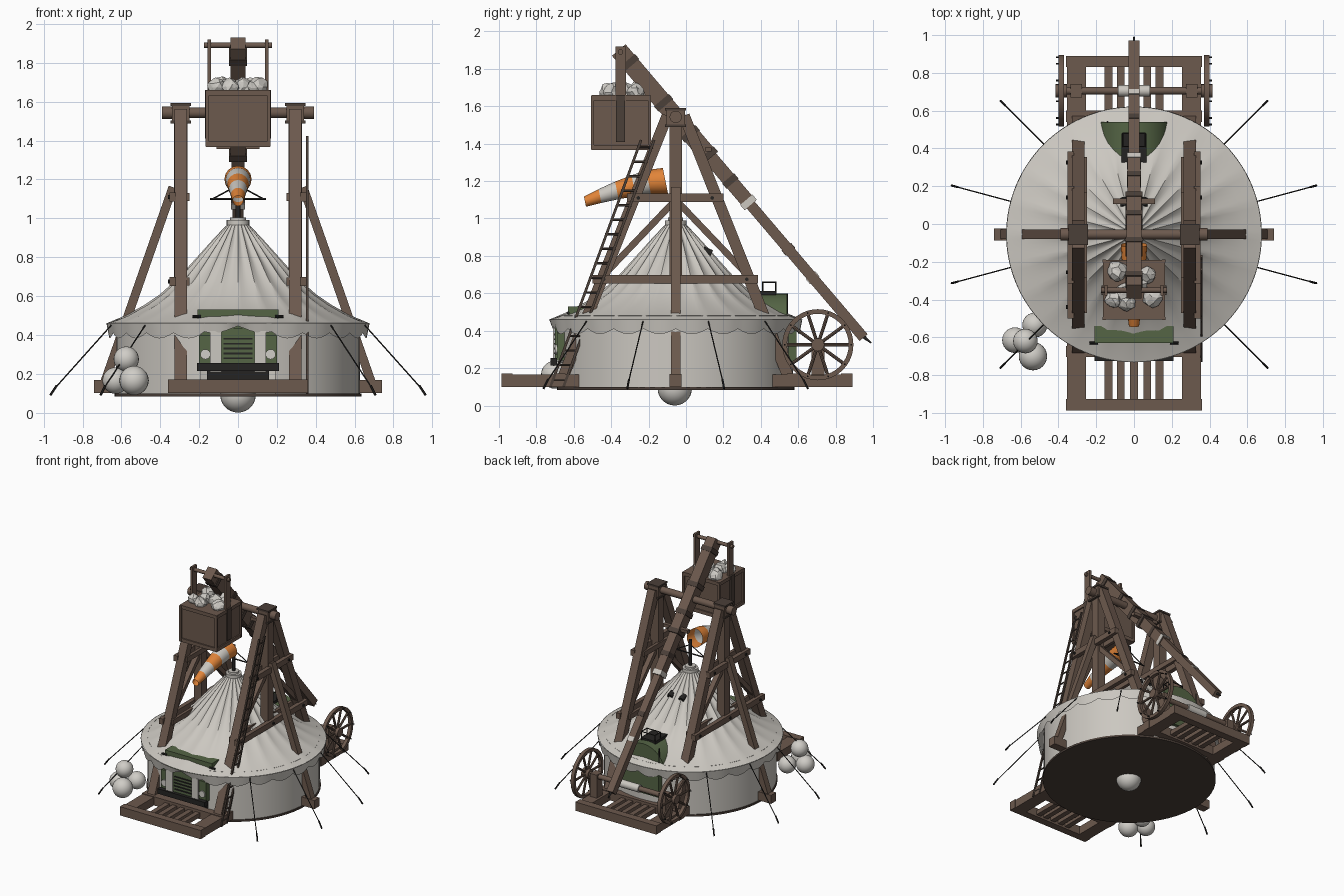
import bpy, bmesh, math, random
from math import sin, cos, pi, radians
from mathutils import Vector, Matrix

if "Cube" in bpy.data.objects:
    bpy.data.objects.remove(bpy.data.objects["Cube"], do_unlink=True)
random.seed(4)
CY = -0.055  # centre line of tent and pivot


def material(name, *rgb):
    m = bpy.data.materials.new(name)
    m.use_nodes = True
    m.diffuse_color = (*rgb, 1)
    m.node_tree.nodes["Principled BSDF"].inputs["Base Color"].default_value = (*rgb, 1)
    return m


WOOD = material("brown wood", .15, .10, .075)
DARK = material("dark wood", .07, .05, .04)
CANVAS = material("canvas", .60, .575, .53)
STONE = material("pale stone", .63, .61, .57)
ORANGE = material("orange cloth", .75, .23, .04)
GREEN = material("olive paint", .09, .13, .06)
BLACK = material("black iron", .018, .017, .016)


def finish(name, bm, mats, smooth=False):
    bmesh.ops.recalc_face_normals(bm, faces=bm.faces)
    me = bpy.data.meshes.new(name)
    bm.to_mesh(me)
    bm.free()
    for m in mats:
        me.materials.append(m)
    ob = bpy.data.objects.new(name, me)
    bpy.context.collection.objects.link(ob)
    if smooth:
        bpy.ops.object.select_all(action='DESELECT')
        ob.select_set(True)
        bpy.context.view_layer.objects.active = ob
        bpy.ops.object.shade_smooth_by_angle(angle=radians(35))
    return ob


def frame(a, b):
    """Matrix whose z axis runs from a to b, keeping its x axis level."""
    a, b = Vector(a), Vector(b)
    d = (b - a).normalized()
    ref = Vector((0, 1, 0)) if abs(d.x) > .2 else Vector((1, 0, 0))
    y = d.cross(ref).normalized()
    x = y.cross(d)
    m = Matrix((x, y, d)).transposed().to_4x4()
    m.translation = (a + b) / 2
    return m, (b - a).length


def beam(name, a, b, w, h, mat=WOOD):
    m, n = frame(a, b)
    bm = bmesh.new()
    bmesh.ops.create_cube(bm, size=1, matrix=m @ Matrix.Diagonal((w, h, n, 1)))
    return finish(name, bm, [mat])


def box(name, x0, x1, y0, y1, z0, z1, mat=WOOD):
    x, y = (x0 + x1) / 2, (y0 + y1) / 2
    return beam(name, (x, y, z0), (x, y, z1), x1 - x0, y1 - y0, mat)


def rod(name, a, b, r, mat=WOOD, r2=None, seg=12):
    m, n = frame(a, b)
    bm = bmesh.new()
    bmesh.ops.create_cone(bm, cap_ends=True, segments=seg, radius1=r,
                          radius2=r if r2 is None else r2, depth=n, matrix=m)
    return finish(name, bm, [mat], True)


def ball(name, c, r, mat=STONE):
    bm = bmesh.new()
    bmesh.ops.create_uvsphere(bm, u_segments=24, v_segments=14, radius=r,
                              matrix=Matrix.Translation(c))
    return finish(name, bm, [mat], True)


def surface(name, f, us, vs, mats, rule=None):
    bm = bmesh.new()
    g = [[bm.verts.new(f(u, v)) for u in us] for v in vs]
    for j in range(len(vs) - 1):
        for i in range(len(us) - 1):
            q = bm.faces.new((g[j][i], g[j][i + 1], g[j + 1][i + 1], g[j + 1][i]))
            q.material_index = rule(j) if rule else 0
    bmesh.ops.remove_doubles(bm, verts=bm.verts, dist=1e-5)
    return finish(name, bm, mats, True)


def polar(r, t, z):
    return (r * cos(t), CY + r * sin(t), z)


# Tent: pleated roof, scalloped valance, wall with a front doorway, floor
turn = [i * 2 * pi / 144 for i in range(145)]
roof = [(.675, .46), (.58, .50), (.48, .555), (.40, .61), (.31, .69),
        (.22, .79), (.13, .89), (.05, .975)]
surface("tent_roof", lambda t, p: polar(p[0], t, p[1] - .012 * abs(sin(12 * t)) * (.675 - p[0]) / .3 * (p[0] > .1)),
        turn, roof, [CANVAS])


def valance(t, v):
    door = max(0, 1 - abs(t - 1.5 * pi) / .32)
    drop = (.05 + .028 * abs(sin(12 * t))) * (1 - .7 * door)
    return polar(.677 - .012 * v, t, .46 - drop * v)


surface("tent_valance", valance, turn, (0, 1), [CANVAS])
wall_turn = [-pi / 2 + .31 + i * (2 * pi - .62) / 72 for i in range(73)]
surface("tent_wall", lambda t, z: polar(.627, t, z), wall_turn, (.09, .48), [CANVAS])
rod("tent_floor", (0, CY, .083), (0, CY, .098), .635, DARK, seg=64)
rod("tent_crown", (0, CY, .965), (0, CY, .99), .058, CANVAS, seg=24)
rod("crown_neck", (0, CY, .99), (0, CY, 1.005), .04, CANVAS, seg=24)
ball("under_ball", (0, CY - .005, .092), .092)

# Guy ropes with stakes
for deg in (15, 45, 135, 165, 195, 225, 315, 345):
    t = radians(deg)
    rod("guy_rope", polar(.675, t, .45), polar(.985, t, .115), .0035, BLACK, seg=6)
    rod("rope_stake", polar(.965, t, .14), polar(1.0, t, .09), .006, BLACK, seg=6)

# Base frame
for s in (-1, 1):
    box("base_rail", s * .305 - .05, s * .305 + .05, -.97, .88, .10, .165)
    box("outrigger_foot", s * .68 - .06, s * .68 + .06, CY - .032, CY + .032, .10, .168)
for y in (-.957, -.675, .57, .86):
    box("base_cross_beam", -.36, .36, y - .03, y + .03, .10, .17)
for x in (-.135, -.07, 0, .07, .135):
    box("front_slat", x - .02, x + .02, -.95, -.66, .115, .15)
    box("rear_slat", x - .02, x + .02, .56, .85, .115, .15)

# Side towers
for s in (-1, 1):
    x = s * .295
    beam("tower_post", (x, CY, .10), (x, CY, 1.57), .068, .068)
    for d in (-1, 1):
        beam("tower_leg", (x, CY + d * .045, 1.55), (x, CY + d * .615, .12), .066, .06)
        beam("tower_brace", (x, CY + d * .01, 1.09), (x, CY + d * .41, .67), .04, .035)
    for z, y0, y1 in ((1.11, -.315, .20), (.675, -.50, .385)):
        box("tower_tie", s * .335 - .017, s * .335 + .017, y0, y1, z - .023, z + .023)
        box("inner_tie", s * .262 - .012, s * .262 + .012, y0 + .03, y1 - .03, z - .02, z + .02)
        for y in (y0 + .06, CY, y1 - .06):
            rod("tie_bolt", (s * .35, y, z), (s * .36, y, z), .01, BLACK, seg=8)
    beam("side_brace", (s * .335, CY, 1.16), (s * .685, CY, .16), .05, .045)
    box("axle_block", x - .045, x + .045, CY - .05, CY + .05, 1.495, 1.59)
    for z in (1.495, 1.585):
        box("block_plate", x - .052, x + .052, CY - .056, CY + .056, z - .007, z + .007, DARK)
    rod("axle_collar", (s * .34, CY, 1.543), (s * .39, CY, 1.543), .033, seg=16)
rod("main_axle", (-.37, CY, 1.543), (.37, CY, 1.543), .027, seg=16)

# Ladder against one tower
for o in (-.035, .035):
    beam("ladder_rail", (.357, -.205 + o, 1.42), (.357, -.69 + o, .10), .012, .014, DARK)
for i in range(17):
    k = (i + .5) / 17
    y, z = -.205 - .485 * k, 1.42 - 1.32 * k
    rod("ladder_rung", (.357, y - .042, z), (.357, y + .042, z), .006, DARK, seg=6)


# Throwing arm, stepped thinner toward the tip
def arm(t, x=0):
    return (x, CY + .648 * t, 1.543 - .761 * t)


for a, b, w, h in ((-.47, .27, .078, .095), (.27, .62, .068, .076), (.62, 1.55, .056, .056)):
    beam("throwing_arm", arm(a), arm(b), w, h)
for t, mat, h in ((.27, DARK, .104), (-.38, DARK, .104), (-.1, DARK, .104), (.12, DARK, .104),
                  (.45, DARK, .084), (.60, CANVAS, .086), (1.13, CANVAS, .066), (.93, DARK, .066)):
    beam("arm_band", arm(t - .018), arm(t + .018), h - .012, h, mat)
rod("arm_prong", arm(1.53), (0, .99, .335), .012, BLACK, .004)
beam("arm_cross_piece", (-.11, .12, 1.37), (.11, .12, 1.37), .03, .025)

# Counterweight box with hangers and stones
rod("hanger_bar", (-.175, -.35, 1.89), (.175, -.35, 1.89), .014)
box("counterweight_box", -.155, .155, -.495, -.20, 1.37, 1.635)
for z in (1.38, 1.645):
    box("box_rim", -.165, .165, -.505, -.19, z - .014, z + .014)
for s in (-1, 1):
    box("box_hanger", s * .148 - .009, s * .148 + .009, -.378, -.322, 1.62, 1.92)
    box("hanger_strap", s * .165 - .006, s * .165 + .006, -.375, -.325, 1.41, 1.66, DARK)
    for y in (-.50, -.195):
        box("box_corner", s * .158 - .009, s * .158 + .009, y - .008, y + .008, 1.37, 1.655)
for x, y, r in ((-.09, -.25, .055), (-.05, -.36, .05), (-.11, -.40, .045),
                (-.04, -.42, .045), (.10, -.39, .05), (.07, -.27, .045), (.02, -.32, .05)):
    bm = bmesh.new()
    bmesh.ops.create_icosphere(bm, subdivisions=2, radius=r, matrix=Matrix.Translation((x, y, 1.675)))
    for v in bm.verts:
        v.co += Vector([random.uniform(-.15, .15) * r for _ in range(3)])
    finish("loose_stone", bm, [STONE])

# Windsock on its mast
sock = [(-.11, 1.2, .07), (-.20, 1.195, .064), (-.28, 1.175, .056),
        (-.37, 1.15, .047), (-.46, 1.12, .037), (-.54, 1.09, .027)]
surface("windsock", lambda t, p: (p[2] * cos(t), p[0] - .2 * p[2] * sin(t), p[1] + p[2] * sin(t)),
        [i * pi / 8 for i in range(17)], sock, [ORANGE, CANVAS], lambda j: j % 2)
rod("windsock_mast", (0, CY, .99), (0, CY, 1.21), .012, BLACK)
rod("mast_cross_bar", (-.145, CY, 1.1), (.145, CY, 1.1), .005, BLACK)
for s in (-1, 1):
    rod("mast_stay", (s * .13, CY, 1.1), (0, CY, 1.17), .004, BLACK, seg=6)
    rod("roof_vent", (s * .05, .09, .83), (s * .05, .135, .81), .022, BLACK)

# Spoked wheels and their axle
for s in (-1, 1):
    c = Vector((s * .385, .705, .325))
    prof = [(.165, -.014), (.19, -.014), (.19, .014), (.165, .014), (.165, -.014)]
    surface("wheel_rim", lambda t, p: c + Vector((p[1], p[0] * cos(t), p[0] * sin(t))),
            [i * pi / 20 for i in range(41)], prof, [WOOD])
    rod("wheel_hub", c - Vector((.03, 0, 0)), c + Vector((.03, 0, 0)), .035, seg=16)
    for i in range(10):
        d = Vector((0, cos(i * pi / 5), sin(i * pi / 5)))
        rod("wheel_spoke", c + d * .03, c + d * .17, .009, seg=8)
        e = c + d * .178
        rod("rim_bolt", e, e + Vector((s * .028, 0, 0)), .005, BLACK, seg=6)
    box("wheel_support", s * .305 - .03, s * .305 + .03, .67, .74, .16, .35)
rod("wheel_axle", (-.41, .705, .325), (.41, .705, .325), .02)
rod("axle_wrap", (-.085, .705, .325), (.085, .705, .325), .03, CANVAS, seg=16)

# Stacked balls beside the tent
for x, y, z, r in ((-.575, -.62, .275, .065), (-.63, -.615, .165, .068),
                   (-.525, -.535, .165, .066), (-.535, -.70, .165, .075)):
    ball("stacked_ball", (x, y, z), r)

# Parked truck: nose in the doorway, cab top and rear tank poking through the roof
box("truck_nose", -.20, .20, -.69, -.40, .24, .40, GREEN)
box("truck_hood", -.13, .13, -.70, -.40, .25, .435, GREEN)
box("truck_chassis", -.16, .16, -.64, .4, .11, .24, BLACK)
box("truck_bumper", -.21, .21, -.725, -.69, .215, .255, BLACK)
box("cab_top", -.208, .208, -.63, -.54, .45, .53, GREEN)
for i in range(5):
    z = .275 + i * .025
    box("grille_bar", -.075, .075, -.706, -.698, z, z + .009, BLACK)
for s in (-1, 1):
    rod("headlight", (s * .168, -.70, .30), (s * .168, -.685, .30), .026, STONE, seg=16)
    box("door_curtain", s * .115 - .03, s * .115 + .03, -.712, -.704, .21, .42, CANVAS)
    rod("cab_lamp", (s * .235, -.63, .495), (s * .19, -.63, .495), .008, BLACK, seg=8)
rod("rear_tank", (0, .15, .41), (0, .54, .41), .19, GREEN, seg=32)
box("rear_panel", -.17, .17, .54, .59, .23, .40, GREEN)
box("tank_hatch", -.065, .065, .29, .48, .59, .612, BLACK)
for x in (-.06, .06):
    for y in (.41, .48):
        rod("rail_post", (x, y, .6), (x, y, .66), .004, BLACK, seg=6)
    rod("hatch_rail", (x, .41, .66), (x, .48, .66), .004, BLACK, seg=6)
for y in (.41, .48):
    rod("hatch_rail", (-.06, y, .66), (.06, y, .66), .004, BLACK, seg=6)
rod("tank_antenna", (-.14, .54, .40), (-.14, .54, .60), .005, BLACK, seg=6)
